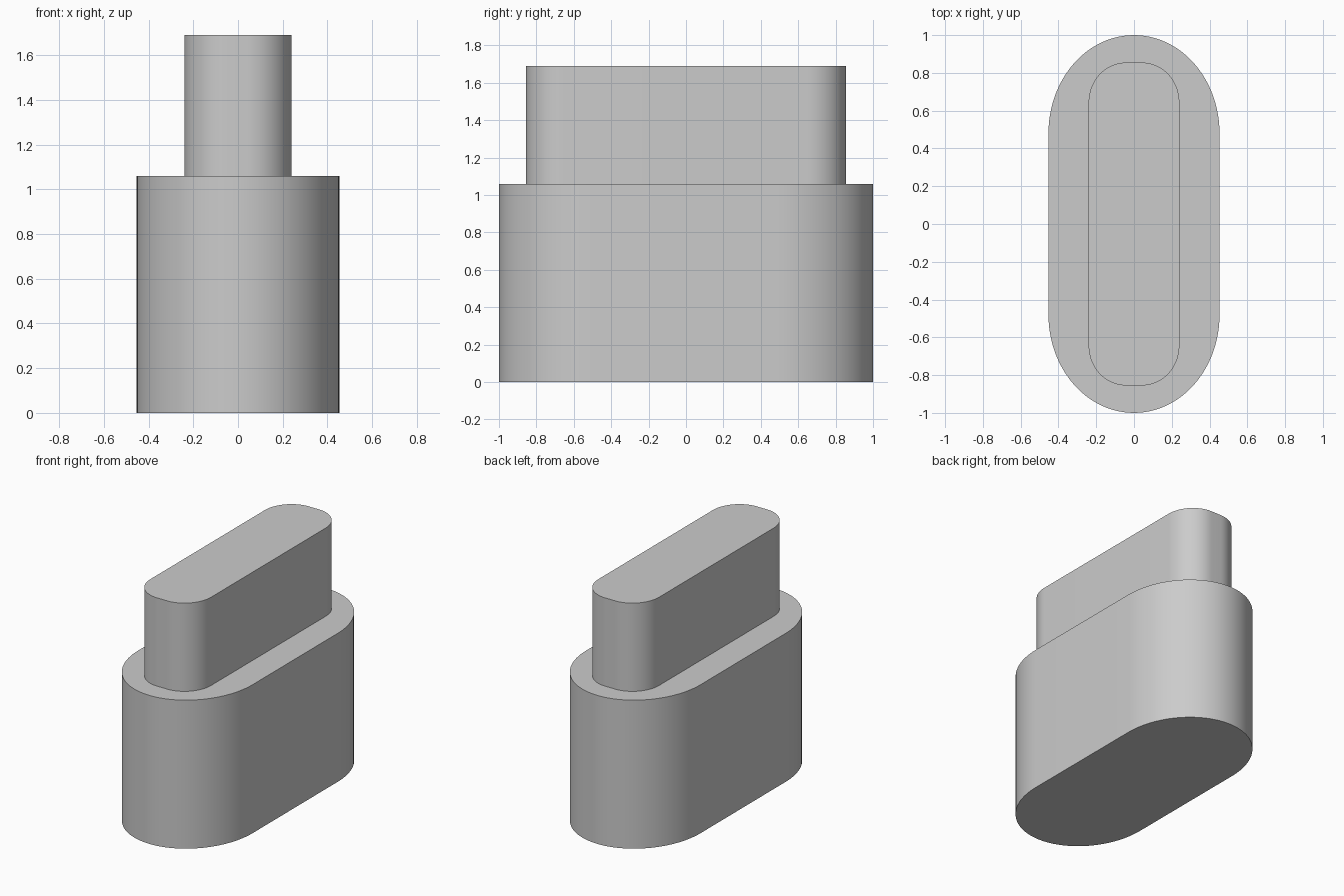
import bpy
import bmesh
import math

cube = bpy.data.objects.get("Cube")
if cube:
    bpy.data.objects.remove(cube, do_unlink=True)

grey = bpy.data.materials.new("plain_grey")
grey.use_nodes = True
colour = (0.6, 0.6, 0.6, 1)
grey.diffuse_color = colour
grey.node_tree.nodes["Principled BSDF"].inputs["Base Color"].default_value = colour


def rounded_block(name, half_x, half_y, corner_x, corner_y, bottom, top, steps=24):
    """Extrude a rectangle whose corners are quarter ellipses."""
    bm = bmesh.new()
    outline = []
    for quarter, (sx, sy) in enumerate([(1, 1), (-1, 1), (-1, -1), (1, -1)]):
        for i in range(steps + 1):
            a = (quarter + i / steps) * math.pi / 2
            outline.append(bm.verts.new((sx * (half_x - corner_x) + corner_x * math.cos(a),
                                         sy * (half_y - corner_y) + corner_y * math.sin(a),
                                         bottom)))
    base = bm.faces.new(outline)
    raised = bmesh.ops.extrude_face_region(bm, geom=[base], use_keep_orig=True)
    verts = [g for g in raised["geom"] if isinstance(g, bmesh.types.BMVert)]
    bmesh.ops.translate(bm, verts=verts, vec=(0, 0, top - bottom))
    bmesh.ops.remove_doubles(bm, verts=bm.verts, dist=0.0001)
    bmesh.ops.recalc_face_normals(bm, faces=bm.faces)
    mesh = bpy.data.meshes.new(name)
    bm.to_mesh(mesh)
    bm.free()
    mesh.materials.append(grey)
    block = bpy.data.objects.new(name, mesh)
    bpy.context.collection.objects.link(block)
    bpy.ops.object.select_all(action="DESELECT")
    block.select_set(True)
    bpy.context.view_layer.objects.active = block
    bpy.ops.object.shade_smooth_by_angle(angle=math.radians(30))


# Wide body with fully rounded ends
rounded_block("lower_body", 0.453, 1.0, 0.453, 0.52, 0, 1.06)
# Narrow block with rounded corners on top
rounded_block("upper_block", 0.24, 0.855, 0.2, 0.21, 1.06, 1.69)
